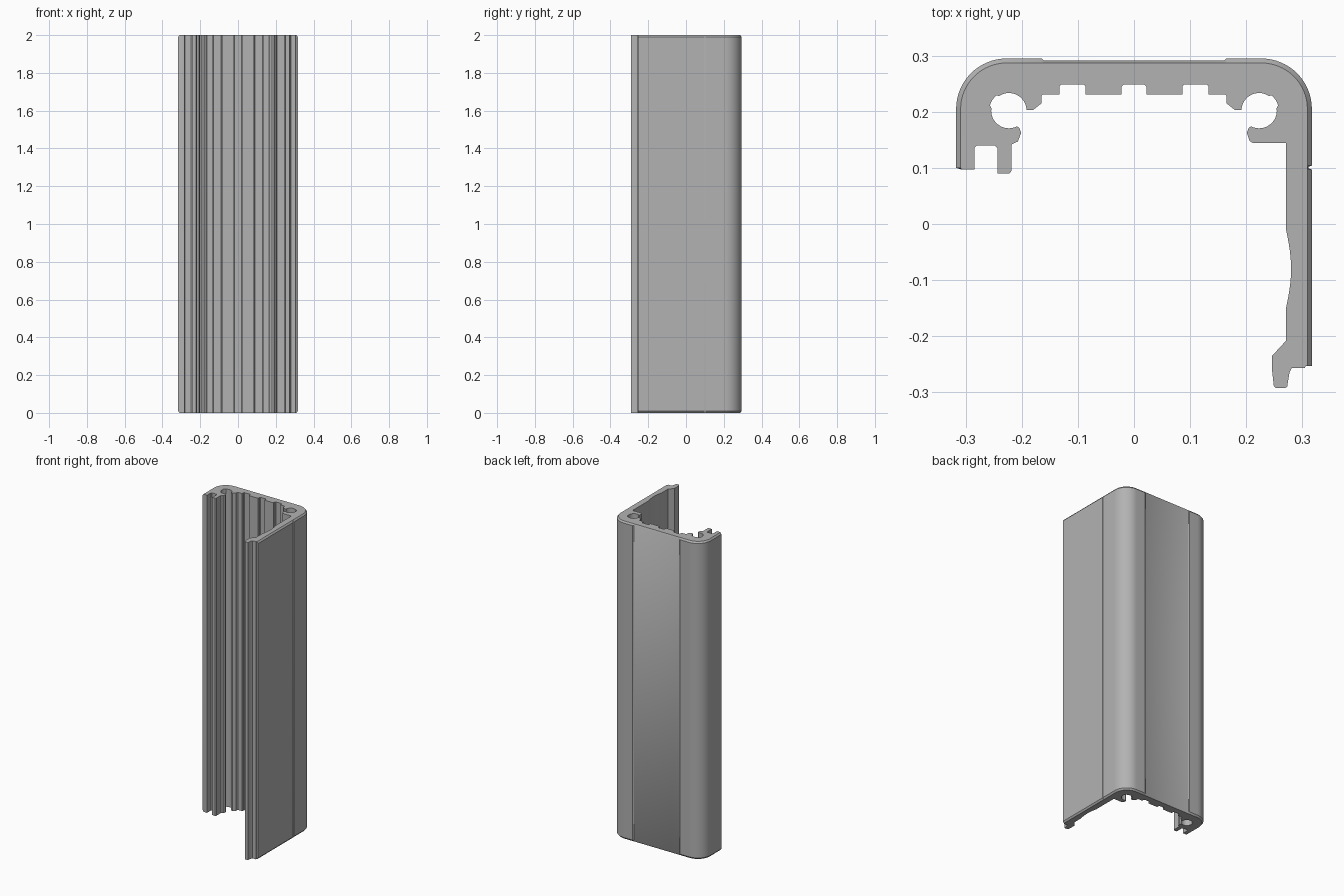
import bpy, bmesh
from math import sin, cos, radians, pi

cube = bpy.data.objects.get("Cube")
if cube:
    bpy.data.objects.remove(cube, do_unlink=True)

HEIGHT, CHAMFER = 2.0, 0.01
HALF_W, BACK, CORNER_R, INSET = 0.317, 0.295, 0.09, 0.008


def arc(cx, cy, r, start, end, steps):
    """Points on a circular arc, angles in degrees."""
    angles = [radians(start + (end - start) * i / steps) for i in range(steps + 1)]
    return [(cx + r * cos(a), cy + r * sin(a)) for a in angles]


def mirrored(points):
    """Same points on the other side, walked in reverse."""
    return [(-x, y) for x, y in reversed(points)]


# Outer skin: paired lists for the full section and the chamfered ends
cx, cy = HALF_W - CORNER_R, BACK - CORNER_R
low = BACK - INSET
skin_half = [(0.16, 0.291), (0.165, BACK)] + arc(cx, cy, CORNER_R, 90, 0, 16)
end_half = [(0.16, low), (0.165, low)] + arc(cx, cy, CORNER_R - INSET, 90, 0, 16)
edge = HALF_W - INSET
groove_and_wall = [(HALF_W, 0.104), (0.311, 0.102), (0.311, 0.099), (HALF_W, 0.097), (HALF_W, -0.253)]
skin = [(-HALF_W, 0.1)] + mirrored(skin_half) + skin_half + groove_and_wall
ends = [(-edge, 0.1)] + mirrored(end_half) + end_half + [(edge, y) for x, y in groove_and_wall]

# Long right wall: hooked lip, shallow scoop and shelf
wall = [(0.306, -0.253), (0.304, -0.257), (0.281, -0.257), (0.277, -0.265),
        (0.273, -0.29), (0.27, -0.292), (0.252, -0.292), (0.249, -0.288),
        (0.246, -0.26), (0.246, -0.235), (0.271, -0.208)]
wall += [(0.271 + 0.009 * sin(pi * i / 12), -0.15 + 0.14 * i / 12) for i in range(13)]
wall += [(0.271, 0.144), (0.212, 0.144), (0.206, 0.148)]

# Screw channel with a small side relief, open towards the middle
channel = [(0.201, 0.163), (0.205, 0.172), (0.209, 0.174)]
channel += arc(0.223, 0.202, 0.0315, -110, 8, 12)
channel += arc(0.223, 0.202, 0.035, 15, 50, 4)
channel += arc(0.223, 0.202, 0.0315, 57, 178, 12)

# Stepped ribs on the inside of the back
ribs = [(0.189, 0.203), (0.18, 0.203), (0.165, 0.215), (0.165, 0.228), (0.163, 0.231),
        (0.133, 0.231), (0.133, 0.245), (0.129, 0.249), (0.09, 0.249), (0.086, 0.245),
        (0.086, 0.231), (0.022, 0.231), (0.022, 0.245), (0.018, 0.249)]

# Short left wall: downward tongue and slot
tongue = [(-0.207, 0.147), (-0.218, 0.142), (-0.218, 0.095), (-0.222, 0.09),
          (-0.243, 0.09), (-0.243, 0.135), (-0.248, 0.14), (-0.28, 0.14),
          (-0.284, 0.136), (-0.284, 0.097), (-0.307, 0.097)]

inside = wall + channel + ribs + mirrored(ribs) + mirrored(channel) + tongue
full, inset = skin + inside, ends + inside

# Loft the section upwards, with chamfered outer edges at both ends
bm = bmesh.new()
levels = [(inset, 0), (full, CHAMFER), (full, HEIGHT - CHAMFER), (inset, HEIGHT)]
rings = [[bm.verts.new((x, y, z)) for x, y in outline] for outline, z in levels]
count = len(full)
for lower, upper in zip(rings, rings[1:]):
    for i in range(count):
        j = (i + 1) % count
        bm.faces.new((lower[i], lower[j], upper[j], upper[i]))
bm.faces.new(rings[0])
bm.faces.new(rings[-1])
bmesh.ops.remove_doubles(bm, verts=bm.verts, dist=0.00001)
bmesh.ops.recalc_face_normals(bm, faces=bm.faces)
mesh = bpy.data.meshes.new("extruded_rail")
bm.to_mesh(mesh)
bm.free()

# Plain grey metal
grey = bpy.data.materials.new("plain_grey")
grey.use_nodes = True
colour = (0.45, 0.45, 0.45, 1)
grey.diffuse_color = colour
grey.node_tree.nodes["Principled BSDF"].inputs["Base Color"].default_value = colour
mesh.materials.append(grey)

rail = bpy.data.objects.new("extruded_rail", mesh)
bpy.context.collection.objects.link(rail)
bpy.context.view_layer.objects.active = rail
rail.select_set(True)
bpy.ops.object.shade_smooth_by_angle(angle=radians(25))
